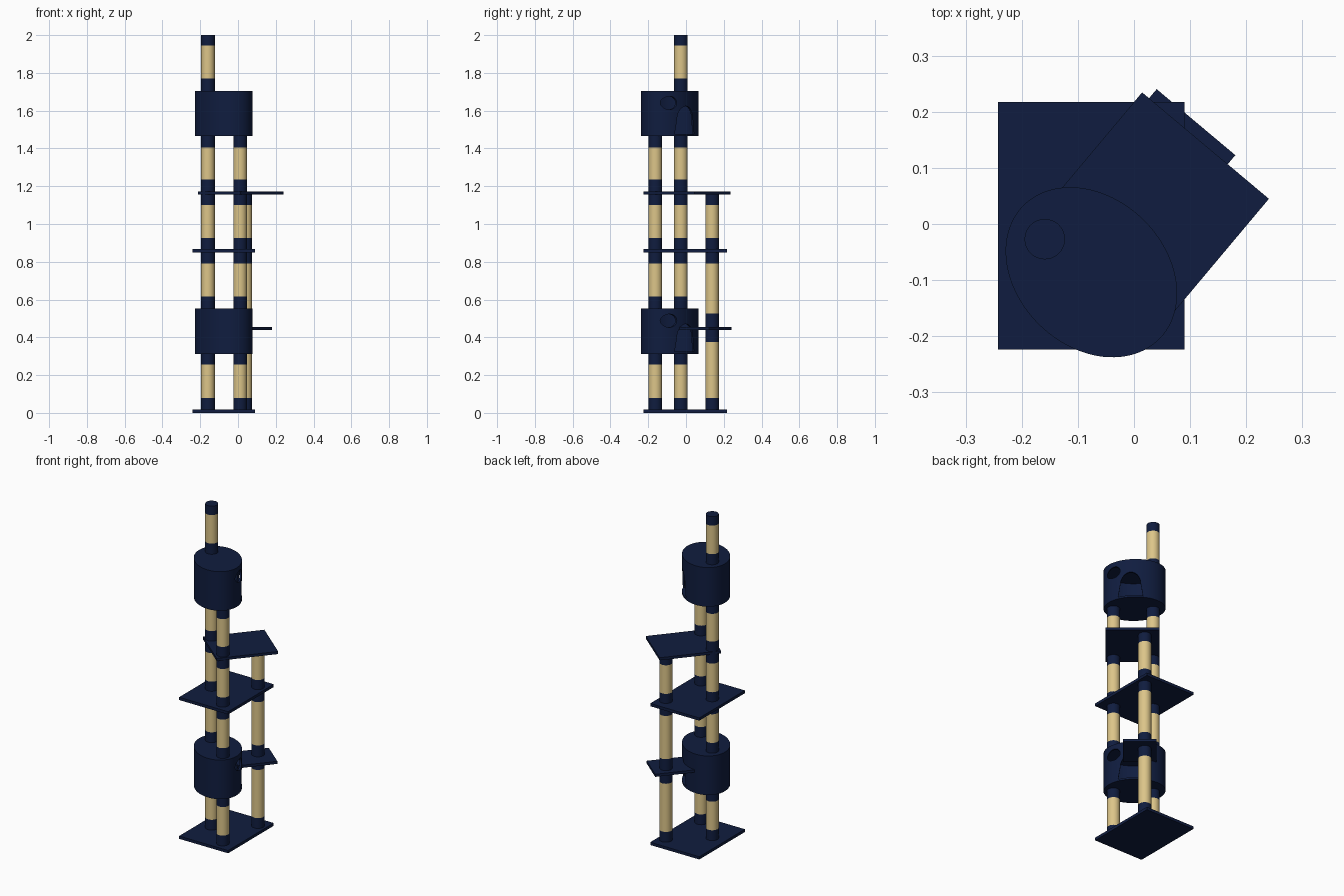
import bpy, bmesh, math
from mathutils import Matrix, Vector

if "Cube" in bpy.data.objects:
    bpy.data.objects.remove(bpy.data.objects["Cube"])


def material(name, color):
    m = bpy.data.materials.new(name)
    m.diffuse_color = (*color, 1)
    m.use_nodes = True
    m.node_tree.nodes["Principled BSDF"].inputs["Base Color"].default_value = m.diffuse_color
    return m


NAVY = material("navy_plush", (0.005, 0.012, 0.050))
ROPE = material("sisal_rope", (0.72, 0.56, 0.25))


def add_object(name, bm, mats=(NAVY,), smooth=True):
    bmesh.ops.recalc_face_normals(bm, faces=bm.faces)
    me = bpy.data.meshes.new(name)
    bm.to_mesh(me)
    bm.free()
    for m in mats:
        me.materials.append(m)
    if smooth:
        me.shade_smooth()
        me.set_sharp_from_angle(angle=math.radians(35))
    ob = bpy.data.objects.new(name, me)
    bpy.context.collection.objects.link(ob)
    return ob


def board(name, center, size, angle=0.0):
    bm = bmesh.new()
    mat = (Matrix.Translation(center) @ Matrix.Rotation(angle, 4, 'Z')
           @ Matrix.Diagonal((*size, 1)))
    bmesh.ops.create_cube(bm, size=1, matrix=mat)
    return add_object(name, bm, smooth=False)


def post(name, x, y, levels, r=0.036, n=40):
    """Stacked tube: plush, rope, plush, rope ... between the given heights."""
    bm = bmesh.new()
    rings = [[bm.verts.new((x + r * math.cos(2 * math.pi * i / n),
                            y + r * math.sin(2 * math.pi * i / n), z))
              for i in range(n)] for z in levels]
    for k in range(len(rings) - 1):
        for i in range(n):
            j = (i + 1) % n
            f = bm.faces.new((rings[k][i], rings[k][j],
                              rings[k + 1][j], rings[k + 1][i]))
            f.material_index = k % 2
    bm.faces.new(rings[0][::-1])
    bm.faces.new(rings[-1])
    return add_object(name, bm, (NAVY, ROPE))


def prism(name, pts, direction):
    """Extrude a closed 3D outline along a direction."""
    bm = bmesh.new()
    face = bm.faces.new([bm.verts.new(p) for p in pts])
    ext = bmesh.ops.extrude_face_region(bm, geom=[face])
    vs = [v for v in ext['geom'] if isinstance(v, bmesh.types.BMVert)]
    bmesh.ops.translate(bm, verts=vs, vec=direction)
    return add_object(name, bm)


DRUM = Vector((-0.076, -0.086, 0))
DRUM_ANGLE = math.radians(-44)
OUT = Vector((math.cos(math.radians(50)), math.sin(math.radians(50)), 0))
SIDE = Vector((-OUT.y, OUT.x, 0))


def oval(z, a, b, n=96):
    rot = Matrix.Rotation(DRUM_ANGLE, 3, 'Z')
    return [DRUM + rot @ Vector((a * math.cos(t), b * math.sin(t), z))
            for t in (2 * math.pi * i / n for i in range(n))]


def den(name, z, h=0.239, wall=0.01):
    """Hollow oval drum with an arched door and a round peephole."""
    ob = prism(name, oval(z, 0.170, 0.132), (0, 0, h))
    hollow = prism("den_hollow", oval(z + wall, 0.170 - wall, 0.132 - wall),
                   (0, 0, h - 2 * wall))
    # arched door outline, tapering upward
    arch = [(-0.068, 0.011), (0.068, 0.011)]
    arch += [(0.056 * math.cos(t), 0.085 + 0.073 * math.sin(t))
             for t in (math.pi * i / 20 for i in range(21))]
    door = prism("door_cutter",
                 [DRUM + SIDE * (u - 0.022) + OUT * 0.03 + Vector((0, 0, z + v))
                  for u, v in arch], OUT * 0.2)
    hole = prism("peephole_cutter",
                 [DRUM + SIDE * (-0.114 + 0.035 * math.cos(t)) + OUT * 0.005
                  + Vector((0, 0, z + 0.175 + 0.035 * math.sin(t)))
                  for t in (2 * math.pi * i / 32 for i in range(32))], OUT * 0.2)
    bpy.context.view_layer.objects.active = ob
    for cutter in (hollow, door, hole):
        mod = ob.modifiers.new("cut", 'BOOLEAN')
        mod.operation = 'DIFFERENCE'
        mod.solver = 'EXACT'
        mod.object = cutter
        bpy.ops.object.modifier_apply(modifier=mod.name)
        bpy.data.objects.remove(cutter)
    ob.data.shade_smooth()
    ob.data.set_sharp_from_angle(angle=math.radians(35))
    return ob


# square boards
for name, z in (("base_board", 0.0085), ("middle_shelf", 0.858)):
    board(name, (-0.076, -0.0035, z), (0.332, 0.441, 0.017))

# turned shelves
TURN = math.radians(-40)
board("upper_shelf", (0.014, 0.0045, 1.165), (0.295, 0.353, 0.016), TURN)
board("entry_step", (0.1105 - 0.113 * OUT.x, 0.1815 - 0.113 * OUT.y, 0.447),
      (0.183, 0.226, 0.016), TURN)

# oval dens
den("lower_den", 0.313)
den("upper_den", 1.466)

# posts, broken where the dens sit
low = [0.005, 0.08, 0.255, 0.315]
mid = [0.55, 0.615, 0.79, 0.925, 1.10, 1.235, 1.405, 1.468]
for name, x, y in (("left_post", -0.159, -0.027), ("front_post", 0.011, -0.162)):
    post(name + "_lower", x, y, low)
    post(name + "_middle", x, y, mid)
post("left_post_top", -0.159, -0.027, [1.703, 1.77, 1.945, 2.0])
post("back_post", 0.039, 0.138, [0.005, 0.08, 0.375, 0.525, 0.79, 0.925, 1.10, 1.16])
